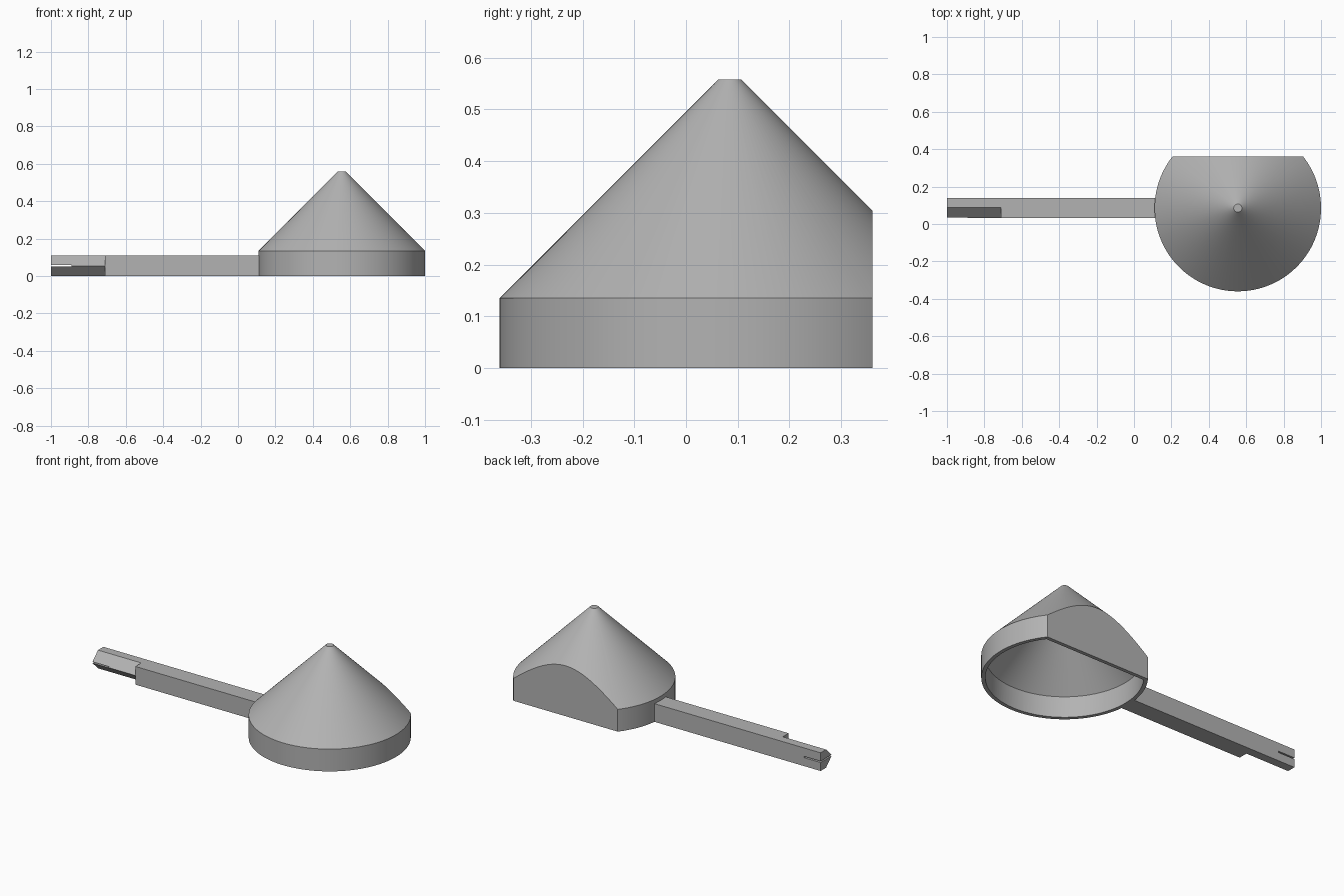
import bpy, bmesh, math
from mathutils import Vector

cube = bpy.data.objects.get("Cube")
if cube:
    bpy.data.objects.remove(cube, do_unlink=True)

grey = bpy.data.materials.new("plain grey")
grey.use_nodes = True
colour = (0.45, 0.45, 0.45, 1)
grey.diffuse_color = colour
grey.node_tree.nodes["Principled BSDF"].inputs["Base Color"].default_value = colour

CX, CY = 0.555, 0.085      # cone axis
RADIUS, WALL = 0.445, 0.022
BACK = 0.36                # flat back plane
ARM_H = 0.11


def finish(name, bm):
    bmesh.ops.recalc_face_normals(bm, faces=bm.faces[:])
    mesh = bpy.data.meshes.new(name)
    bm.to_mesh(mesh)
    bm.free()
    mesh.materials.append(grey)
    obj = bpy.data.objects.new(name, mesh)
    bpy.context.collection.objects.link(obj)
    return obj


def lathe(name, profile, back):
    """Solid of revolution with a flat cut at the back."""
    bm = bmesh.new()
    verts = [bm.verts.new((CX + r, CY, z)) for r, z in profile]
    edges = [bm.edges.new(pair) for pair in zip(verts, verts[1:])]
    bmesh.ops.spin(bm, geom=verts + edges, cent=(CX, CY, 0), axis=(0, 0, 1),
                   angle=math.tau, steps=128)
    bmesh.ops.remove_doubles(bm, verts=bm.verts[:], dist=1e-5)
    cut = bmesh.ops.bisect_plane(bm, geom=bm.verts[:] + bm.edges[:] + bm.faces[:],
                                 plane_co=(0, back, 0), plane_no=(0, 1, 0),
                                 clear_outer=True)
    rim = [g for g in cut["geom_cut"] if isinstance(g, bmesh.types.BMEdge)]
    rim = list(set(rim) | {e for e in bm.edges if e.is_boundary})
    bmesh.ops.holes_fill(bm, edges=rim, sides=0)
    return finish(name, bm)


def prism(name, section, x0, x1):
    """Extrude a (y, z) section along x."""
    bm = bmesh.new()
    face = bm.faces.new([bm.verts.new((x0, y, z)) for y, z in section])
    new = bmesh.ops.extrude_face_region(bm, geom=[face])["geom"]
    bmesh.ops.translate(bm, vec=Vector((x1 - x0, 0, 0)),
                        verts=[v for v in new if isinstance(v, bmesh.types.BMVert)])
    return finish(name, bm)


def box_section(y0, y1, z0, z1):
    return [(y0, z0), (y1, z0), (y1, z1), (y0, z1)]


def subtract(obj, cutter):
    cutter.hide_render = True
    mod = obj.modifiers.new("cut", 'BOOLEAN')
    mod.operation = 'DIFFERENCE'
    mod.solver = 'EXACT'
    mod.object = cutter
    bpy.context.view_layer.objects.active = obj
    bpy.ops.object.modifier_apply(modifier=mod.name)
    bpy.data.objects.remove(cutter, do_unlink=True)


# Hollow conical cup with a flat back
cup = lathe("conical_cup",
            [(0, 0), (RADIUS, 0), (RADIUS, 0.135), (0.022, 0.558), (0, 0.558)], BACK)
hollow = lathe("cup_hollow",
               [(0, -0.05), (RADIUS - WALL, -0.05), (RADIUS - WALL, 0.126),
                (0.008, 0.54), (0, 0.54)], BACK - WALL)
subtract(cup, hollow)

# Square handle running into the cup wall
handle = prism("handle", box_section(0.032, 0.14, 0, ARM_H), -0.71, 0.125)

# Pointed handle end, with its ridge towards the front
tip = prism("handle_tip",
            [(0.14, 0), (0.14, ARM_H), (0.088, ARM_H), (0.032, ARM_H / 2), (0.088, 0)],
            -1, -0.71)

# Slit and round hole through the tip
slit = prism("slit_cutter", box_section(0, 0.2, 0.051, 0.059), -1.05, -0.89)
subtract(tip, slit)
bm = bmesh.new()
bmesh.ops.create_cone(bm, cap_ends=True, segments=32, radius1=0.021, radius2=0.021, depth=0.3)
for v in bm.verts:
    x, y, z = v.co
    v.co = (x - 0.945, z + 0.085, y + ARM_H / 2)
subtract(tip, finish("hole_cutter", bm))

# Smooth round surfaces, keep the edges crisp
for obj in (cup, handle, tip):
    bpy.ops.object.select_all(action='DESELECT')
    obj.select_set(True)
    bpy.context.view_layer.objects.active = obj
    bpy.ops.object.shade_smooth_by_angle(angle=math.radians(30))
